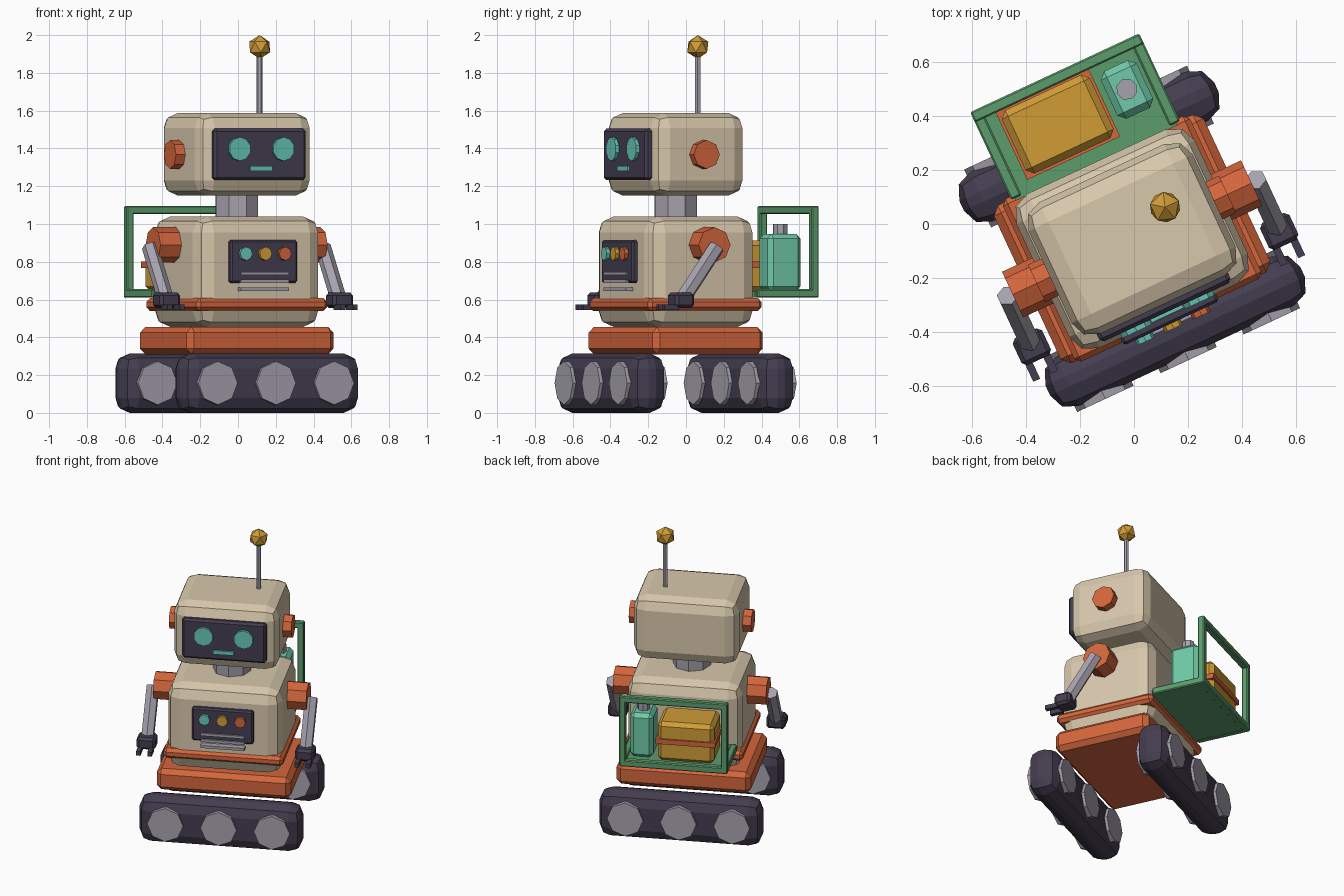
import bpy, bmesh, math
from mathutils import Matrix, Vector

if "Cube" in bpy.data.objects:
    bpy.data.objects.remove(bpy.data.objects["Cube"], do_unlink=True)

# The whole robot is built square to the axes, then turned by this frame
FRAME = Matrix.Translation((-0.007, -0.055, 0)) @ Matrix.Rotation(math.radians(25), 4, "Z")


def material(name, r, g, b):
    lin = [((c / 255 + 0.055) / 1.055) ** 2.4 for c in (r, g, b)] + [1]
    m = bpy.data.materials.new(name)
    m.use_nodes = True
    m.diffuse_color = lin
    m.node_tree.nodes["Principled BSDF"].inputs["Base Color"].default_value = lin
    return m


CREAM = material("cream shell", 216, 200, 172)
ORANGE = material("burnt orange", 212, 102, 60)
DARK = material("dark plum", 68, 61, 80)
GREY = material("warm grey", 166, 162, 174)
TEAL = material("eye teal", 104, 200, 184)
MINT = material("mint", 112, 202, 168)
GOLD = material("gold", 208, 156, 54)
GREEN = material("frame green", 92, 156, 108)


def finish(name, bm, mat):
    bmesh.ops.recalc_face_normals(bm, faces=bm.faces)
    mesh = bpy.data.meshes.new(name)
    bm.to_mesh(mesh)
    bm.free()
    mesh.materials.append(mat)
    obj = bpy.data.objects.new(name, mesh)
    obj.matrix_world = FRAME
    bpy.context.collection.objects.link(obj)
    return obj


def box(name, mat, x, y, z, bevel=0.0, segments=1):
    """Box from (low, high) ranges, with optional rounded edges."""
    bm = bmesh.new()
    bmesh.ops.create_cube(bm, size=1)
    for v in bm.verts:
        v.co = [(lo + hi) / 2 + c * (hi - lo) for c, (lo, hi) in zip(v.co, (x, y, z))]
    if bevel:
        bmesh.ops.bevel(bm, geom=bm.edges[:], offset=bevel, segments=segments,
                        profile=0.5, affect="EDGES", clamp_overlap=True)
    return finish(name, bm, mat)


def rod(name, mat, start, end, radius, sides=8, turn=0.0):
    """Prism running from start to end."""
    a, b = Vector(start), Vector(end)
    bm = bmesh.new()
    bmesh.ops.create_cone(bm, cap_ends=True, segments=sides, radius1=radius,
                          radius2=radius, depth=(b - a).length)
    spin = (b - a).to_track_quat("Z", "Y").to_matrix().to_4x4()
    bm.transform(Matrix.Translation((a + b) / 2) @ spin @ Matrix.Rotation(turn, 4, "Z"))
    return finish(name, bm, mat)


def span(centre, half):
    return (centre - half, centre + half)


# Tracks with wheels that show on both sides
for side, label in ((-1, "front"), (1, "back")):
    y = side * 0.377
    box(f"{label}_track", DARK, span(0, 0.52), span(y, 0.1), (0, 0.315), 0.08, 2)
    for i in (-1, 0, 1):
        rod(f"{label}_wheel_{i + 2}", GREY, (i * 0.34, y - 0.118, 0.158),
            (i * 0.34, y + 0.118, 0.158), 0.115)

# Chassis, body, belt, neck and head
box("chassis", ORANGE, span(0, 0.428), span(0, 0.322), (0.31, 0.455), 0.03)
box("body", CREAM, span(0, 0.365), span(0, 0.315), (0.455, 1.04), 0.085, 2)
box("belt", ORANGE, span(0, 0.382), span(0, 0.332), (0.54, 0.607), 0.02)
rod("neck", GREY, (0, 0, 1.0), (0, 0, 1.2), 0.12)
box("head", CREAM, span(0, 0.335), span(0, 0.268), (1.15, 1.588), 0.08, 2)

# Face
box("visor", DARK, span(0, 0.268), (-0.3, -0.25), (1.232, 1.505), 0.014)
for side, label in ((-1, "right"), (1, "left")):
    rod(f"{label}_eye", TEAL, (side * 0.128, -0.29, 1.397), (side * 0.128, -0.318, 1.397), 0.063, 10)
    rod(f"{label}_ear", ORANGE, (side * 0.31, 0, 1.368), (side * 0.39, 0, 1.368), 0.076)
box("mouth", TEAL, span(0, 0.065), (-0.312, -0.29), span(1.293, 0.013))

# Antenna
rod("antenna_rod", GREY, (0.16, 0.055, 1.55), (0.16, 0.055, 1.92), 0.016, 6)
ball = bmesh.new()
bmesh.ops.create_icosphere(ball, subdivisions=1, radius=0.063,
                           matrix=Matrix.Translation((0.16, 0.055, 1.937)))
finish("antenna_ball", ball, GOLD)

# Chest panel with buttons and vent slats
box("chest_panel", DARK, span(0, 0.195), (-0.345, -0.3), (0.688, 0.915), 0.01)
for i, mat in zip((-1, 0, 1), (TEAL, GOLD, ORANGE)):
    rod(f"button_{i + 2}", mat, (i * 0.114, -0.33, 0.843), (i * 0.114, -0.366, 0.843), 0.036)
for i in range(3):
    box(f"vent_slat_{i + 1}", GREY, span(0, 0.14), (-0.355, -0.3), span(0.738 - i * 0.042, 0.009))

# Arms
for side, label in ((-1, "right"), (1, "left")):
    rod(f"{label}_shoulder", ORANGE, (side * 0.345, 0, 0.89), (side * 0.488, 0, 0.89), 0.093)
    rod(f"{label}_arm", GREY, (side * 0.505, 0.005, 0.88), (side * 0.505, -0.185, 0.615), 0.043, 6)
    box(f"{label}_hand", DARK, span(side * 0.505, 0.06), span(-0.205, 0.055), (0.555, 0.637), 0.016)
    for k in (-1, 1):
        box(f"{label}_finger_{(k + 3) // 2}", DARK, span(side * 0.505 + k * 0.036, 0.014),
            (-0.325, -0.24), (0.545, 0.574))

# Luggage rack on the back
box("rack_floor", GREEN, span(0, 0.33), (0.31, 0.67), (0.612, 0.645))
box("rack_back_rail", GREEN, span(0, 0.345), span(0.657, 0.021), (0.61, 0.655), 0.006)
box("rack_top_rail", GREEN, span(0, 0.345), span(0.657, 0.021), (1.052, 1.095), 0.006)
for side, label in ((-1, "right"), (1, "left")):
    box(f"rack_{label}_post", GREEN, span(side * 0.324, 0.021), span(0.657, 0.021), (0.62, 1.09), 0.006)
    box(f"rack_{label}_rail", GREEN, span(side * 0.324, 0.021), (0.32, 0.66), (0.61, 0.655), 0.006)

# Cargo
box("crate", GOLD, (-0.25, 0.11), (0.372, 0.63), (0.645, 0.912), 0.025)
box("crate_strap", ORANGE, (-0.26, 0.12), (0.362, 0.64), span(0.785, 0.017))
box("canister", MINT, (0.143, 0.29), (0.412, 0.606), (0.645, 0.947), 0.025)
rod("canister_cap", GREY, (0.216, 0.51, 0.93), (0.216, 0.51, 1.0), 0.04)
